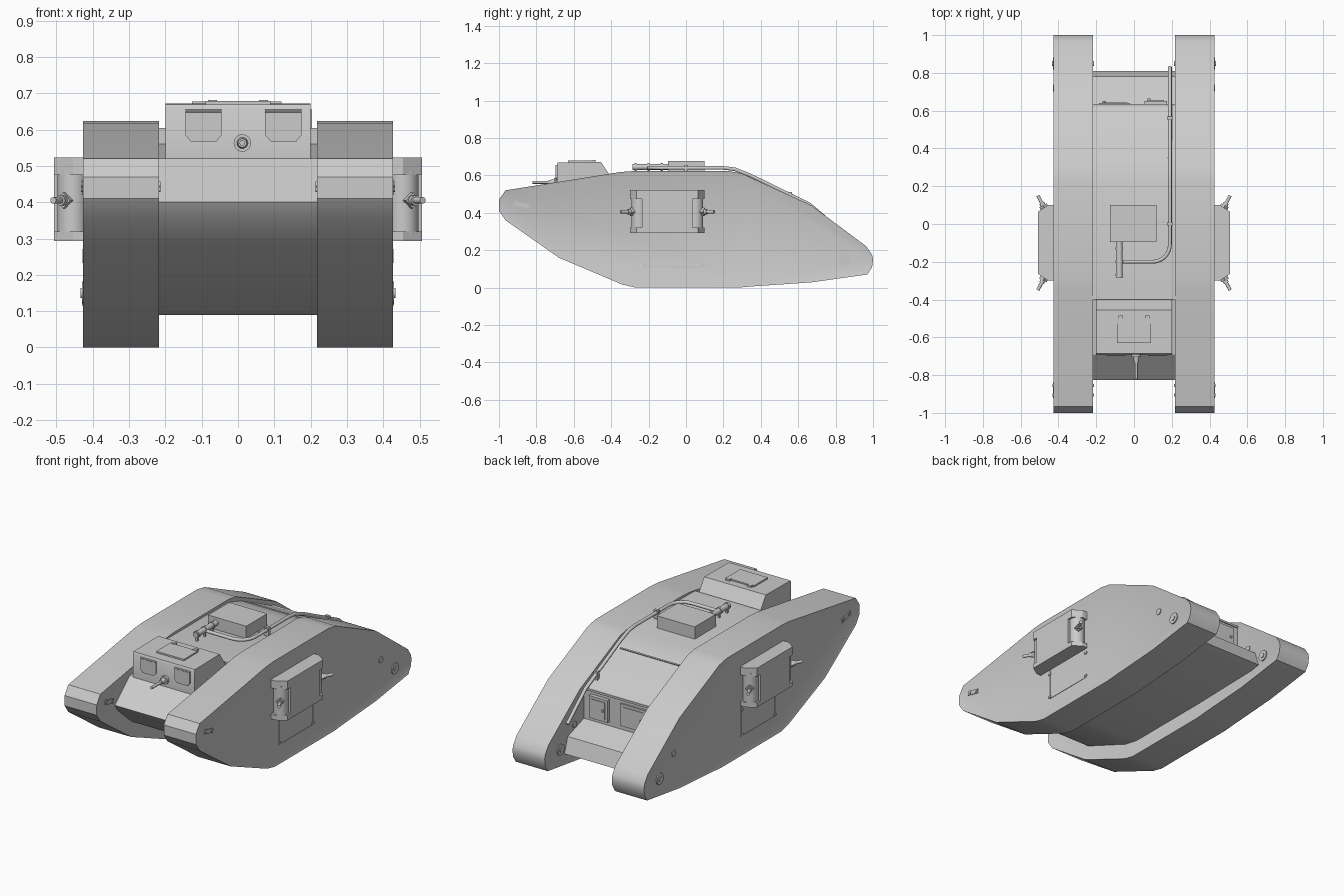
import bpy, bmesh, math
from mathutils import Vector

old = bpy.data.objects.get("Cube")
if old:
    bpy.data.objects.remove(old)

grey = bpy.data.materials.new("plain_grey")
grey.use_nodes = True
GREY = (0.6, 0.6, 0.6, 1)
grey.diffuse_color = GREY
grey.node_tree.nodes["Principled BSDF"].inputs["Base Color"].default_value = GREY


def finish(bm, name, angle=30):
    bmesh.ops.recalc_face_normals(bm, faces=bm.faces)
    me = bpy.data.meshes.new(name)
    bm.to_mesh(me)
    bm.free()
    me.materials.append(grey)
    ob = bpy.data.objects.new(name, me)
    bpy.context.collection.objects.link(ob)
    bpy.ops.object.select_all(action='DESELECT')
    ob.select_set(True)
    bpy.context.view_layer.objects.active = ob
    bpy.ops.object.shade_smooth_by_angle(angle=math.radians(angle))
    return ob


def prism(name, pts, lo, hi, axis='x', rim=0, angle=30):
    """Extrude a profile: (y, z) along x, or (x, y) along z."""
    bm = bmesh.new()
    put = (lambda p, t: (t, *p)) if axis == 'x' else (lambda p, t: (*p, t))
    a = [bm.verts.new(put(p, lo)) for p in pts]
    b = [bm.verts.new(put(p, hi)) for p in pts]
    caps = [bm.faces.new(a), bm.faces.new(b)]
    for i in range(len(pts)):
        j = (i + 1) % len(pts)
        bm.faces.new((a[i], a[j], b[j], b[i]))
    if rim:
        bmesh.ops.recalc_face_normals(bm, faces=bm.faces)
        bmesh.ops.inset_individual(bm, faces=caps, thickness=rim, depth=-0.004)
    return finish(bm, name, angle)


def box(name, x, y, z, tilt=0):
    """Box from (min, max) ranges, optionally tilted about the x axis."""
    bm = bmesh.new()
    bmesh.ops.create_cube(bm, size=1)
    for v in bm.verts:
        v.co = Vector([v.co[i] * (r[1] - r[0]) for i, r in enumerate((x, y, z))])
    ob = finish(bm, name)
    ob.location = [sum(r) / 2 for r in (x, y, z)]
    ob.rotation_euler.x = tilt
    return ob


def rod(name, a, b, r, r2=None, sides=20):
    a, b = Vector(a), Vector(b)
    bm = bmesh.new()
    bmesh.ops.create_cone(bm, cap_ends=True, segments=sides, radius1=r,
                          radius2=r if r2 is None else r2, depth=(b - a).length)
    ob = finish(bm, name)
    ob.location = (a + b) / 2
    ob.rotation_mode = 'QUATERNION'
    ob.rotation_quaternion = (b - a).to_track_quat('Z', 'Y')
    return ob


# Running gear: rhomboid side frames
frame = [(-1, .47), (-.965, .52), (-.35, .618), (-.28, .623), (.23, .623), (.3, .61),
         (.67, .44), (.965, .22), (.995, .175), (1, .15), (.995, .11), (.97, .07),
         (.67, .028), (.35, .006), (.28, 0), (-.27, 0), (-.34, .016), (-.68, .16),
         (-.965, .36), (-1, .41)]
# Central hull: nose, roof, rear wall, rear deck and belly
hull = [(-.825, .4), (-.69, .52), (-.4, .56), (-.4, .605), (.22, .605), (.35, .565),
        (.63, .43), (.63, .25), (.78, .2), (.81, .11), (.75, .1), (.3, .09),
        (-.24, .09), (-.34, .11), (-.66, .24), (-.8, .36)]
prism("hull", hull, -.222, .222)

for s, side in ((1, "left"), (-1, "right")):
    def span(a, b):
        return tuple(sorted((s * a, s * b)))

    prism(side + "_track_frame", frame, *span(.218, .427), rim=.012)

    # Hubs, plugs and tension slots on both faces of the frame
    for face, out in ((.423, 1), (.222, -1)):
        def disc(name, y, z, r, t):
            rod(f"{side}_{name}", (s * face, y, z), (s * (face + out * t), y, z), r)
        disc("axle_hub", .85, .15, .032, .006)
        disc("axle_cap", .85, .15, .014, .01)
        disc("plug", .72, .25, .018, .005)
        box(side + "_tension_slot", span(face, face + out * .005),
            (-.92, -.84), (.43, .455), -.25)
        for y in (-.905, -.855):
            disc("slot_bolt", y, .4425 - (y + .88) * .25, .008, .009)

    # Door outline below the sponson
    for y in (-.22, .09):
        box(side + "_door_seam", span(.42, .4255), (y - .002, y + .002), (.11, .295))
        for z in (.12, .265):
            box(side + "_door_hinge", span(.42, .428), (y - .01, y + .01), (z - .006, z + .006))
    box(side + "_door_sill", span(.42, .4255), (-.22, .09), (.108, .112))

    # Sponson: body between chamfered roof and floor plates
    mid = -.1
    plan = [(.41, -.3), (.455, -.3), (.507, -.265), (.507, .065), (.455, .1), (.41, .1)]
    plan = [(s * x, y) for x, y in plan]
    prism(side + "_sponson_roof", plan, .475, .523, 'z')
    prism(side + "_sponson_floor", plan, .293, .32, 'z')
    box(side + "_sponson_body", span(.41, .507), (-.235, .035), (.3, .515))
    for e in (-1, 1):
        def at(x, d, z):
            return (s * x, mid + e * d, z)
        rod(side + "_gun_mount", at(.455, .15, .31), at(.455, .15, .49), .042, sides=28)
        # Gun port frame and barrel
        rod(side + "_gun_port", at(.468, .172, .405), at(.482, .199, .405), .022, sides=4)
        rod(side + "_gun_sleeve", at(.468, .172, .405), at(.489, .212, .405), .014)
        rod(side + "_gun_barrel", at(.47, .175, .405), at(.509, .25, .405), .009)

# Driver cabin
cabin = [(-.69, .515), (-.69, .66), (-.685, .669), (-.455, .672), (-.4, .59), (-.4, .54)]
prism("cabin", cabin, -.2, .2)
box("cabin_hatch", (-.09, .09), (-.63, -.5), (.668, .679))
for x in (-.07, .07):
    box("hatch_hinge", (x - .012, x + .012), (-.505, -.485), (.668, .682))
for x in (-.095, .125):
    w = .05
    bm = bmesh.new()
    shape = [(-w, .65), (w, .65), (w, .585), (w - .015, .567), (.015 - w, .567), (-w, .585)]
    vs = [bm.verts.new((x + a, -.698, z)) for a, z in shape]
    f = bm.faces.new(vs)
    ext = bmesh.ops.extrude_face_region(bm, geom=[f])["geom"]
    for v in ext:
        if isinstance(v, bmesh.types.BMVert):
            v.co.y += .009
    finish(bm, "visor_flap")
    rod("visor_hinge", (x - w, -.694, .65), (x + w, -.694, .65), .005, sides=10)

# Front machine gun
rod("front_gun_collar", (.012, -.685, .563), (.012, -.705, .563), .024)
rod("front_gun_sleeve", (.012, -.69, .563), (.012, -.735, .563), .017, .012)
rod("front_gun_barrel", (.012, -.7, .563), (.012, -.82, .563), .008)

# Roof box, seams and silencer
box("roof_box", (-.127, .12), (-.095, .1), (.6, .677))
box("roof_seam", (-.2, .18), (.346, .354), (.56, .57), -.35)
box("roof_strip", (.12, .19), (.006, .012), (.6, .609))
rod("silencer", (-.077, -.285, .645), (-.077, -.09, .645), .016)
for y in (-.27, -.2, -.13):
    rod("silencer_band", (-.077, y - .006, .645), (-.077, y + .006, .645), .02)
    box("silencer_foot", (-.082, -.072), (y - .005, y + .005), (.6, .64))

# Exhaust pipe running back over the rear wall
path = [(-.077, -.2, .64), (.1, -.2, .64)]
path += [(.1 + .09 * math.sin(t), -.11 - .09 * math.cos(t), .64)
         for t in (math.radians(a) for a in range(15, 91, 15))]
path += [(.19, .2, .64), (.19, .26, .633), (.19, .34, .602), (.19, .66, .445), (.19, .83, .3)]
cu = bpy.data.curves.new("exhaust_pipe", 'CURVE')
cu.dimensions = '3D'
cu.bevel_depth = .01
cu.bevel_resolution = 3
cu.use_fill_caps = True
sp = cu.splines.new('POLY')
sp.points.add(len(path) - 1)
for p, co in zip(sp.points, path):
    p.co = (*co, 1)
    p.radius = 1
sp.use_smooth = True
cu.materials.append(grey)
bpy.context.collection.objects.link(bpy.data.objects.new("exhaust_pipe", cu))
for y, z in ((.0, .62), (.56, .475)):
    box("pipe_bracket", (.176, .204), (y - .008, y + .008), (z - .025, z + .035))

# Rear wall doors with handles
for lo, hi, y in ((-.185, -.02, .64), (.055, .175, .652)):
    box("rear_door", (lo, hi), (.625, y), (.275, .405))
    box("rear_door_panel", (lo + .015, hi - .015), (y - .005, y + .004), (.29, .39))
    rod("rear_door_handle", (lo + .025, y, .34), (lo + .025, y + .012, .34), .008)
box("rear_wall_lip", (-.218, .218), (.622, .636), (.422, .434))
